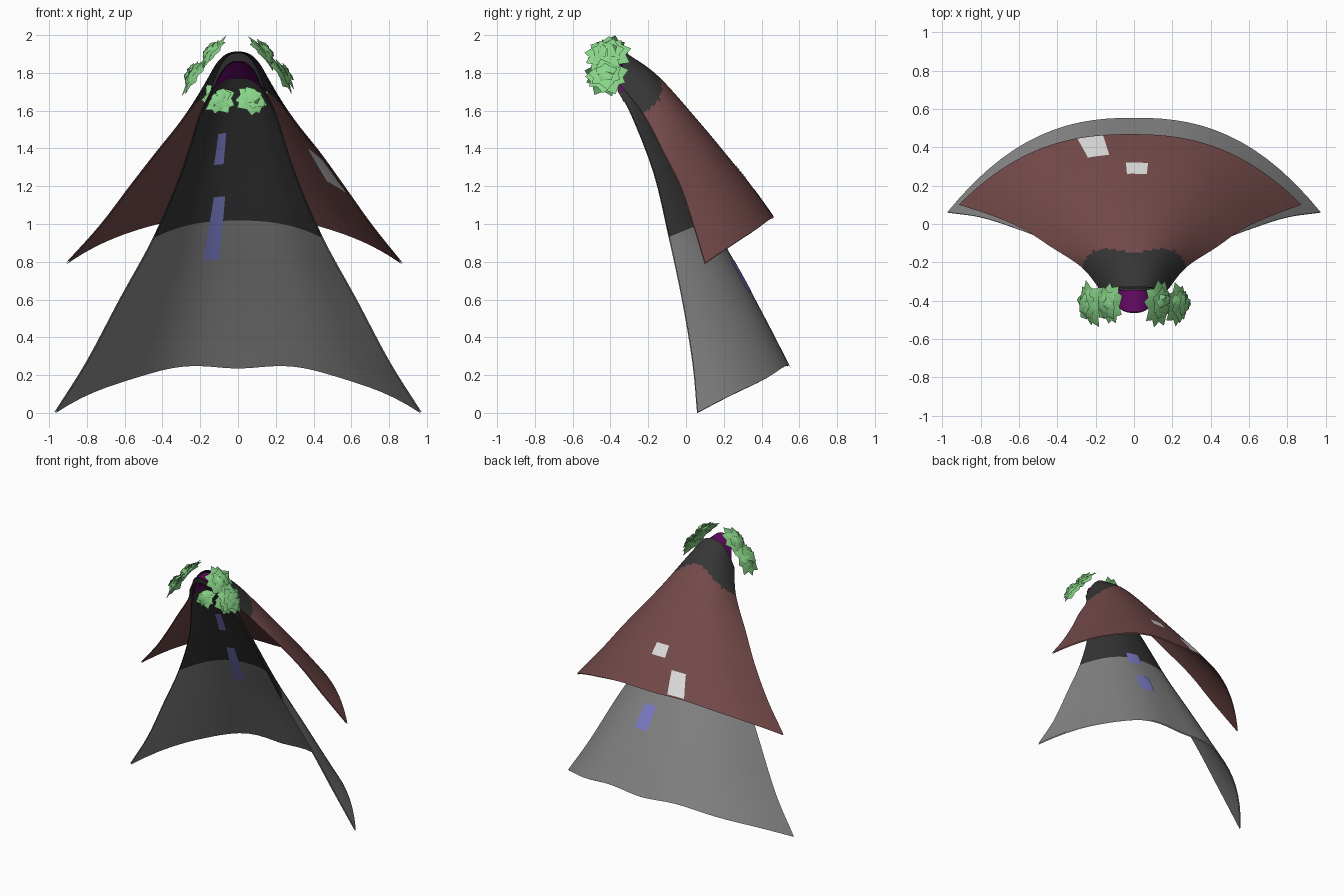
import bpy, bmesh, math, random
from mathutils import Vector, Matrix

if "Cube" in bpy.data.objects:
    bpy.data.objects.remove(bpy.data.objects["Cube"])

random.seed(4)


def material(name, rgb):
    m = bpy.data.materials.new(name)
    m.diffuse_color = (*rgb, 1)
    m.use_nodes = True
    m.node_tree.nodes["Principled BSDF"].inputs["Base Color"].default_value = m.diffuse_color
    return m


BLACK = material("charcoal", (.036, .036, .036))
GREY = material("grey", (.24, .24, .24))
RED = material("dull_red", (.175, .068, .068))
PURPLE = material("purple", (.13, .003, .13))
BLUE = material("soft_blue", (.22, .22, .62))
WHITE = material("off_white", (.72, .72, .72))
GREEN = material("leaf_green", (.25, .66, .25))

# Each row of cloth: side edge (x, y, z), back middle (y, z), sideways shift, ripple
INNER = [(.14, -.36, 1.70, -.34, 1.87, 0, 0), (.20, -.29, 1.58, -.22, 1.68, 0, 0),
         (.30, -.17, 1.27, -.04, 1.35, 0, 0), (.445, -.09, .93, .13, 1.02, 0, 0),
         (.625, -.02, .60, .31, .70, 0, .002), (.80, .035, .27, .44, .46, 0, .007),
         (.97, .06, 0, .55, .25, 0, .014)]
OUTER = [(.17, -.345, 1.73, -.33, 1.91, 0, 0), (.27, -.225, 1.58, -.15, 1.78, 0, 0),
         (.43, -.12, 1.38, .065, 1.54, 0, 0), (.565, -.03, 1.20, .215, 1.36, -.005, 0),
         (.72, .04, .99, .345, 1.20, -.01, .002), (.89, .10, .79, .465, 1.035, -.02, .005)]
# Neck band strips: outside, front rim, lining
BAND_OUT = [(.16, -.33, 1.64, -.345, 1.90, 0, 0), (.135, -.36, 1.73, -.46, 1.905, 0, 0)]
BAND_RIM = [BAND_OUT[1], (.125, -.36, 1.72, -.45, 1.862, 0, 0)]
BAND_IN = [BAND_RIM[1], (.135, -.30, 1.71, -.29, 1.775, 0, 0)]


def cloth_point(rows, u, t):
    """Point on an arched sheet: u runs across from -1 to 1, t runs down the rows."""
    i = max(0, min(int(t), len(rows) - 2))
    f = t - i
    p1, p2 = rows[i], rows[i + 1]
    p0 = rows[i - 1] if i else [2 * a - b for a, b in zip(p1, p2)]
    p3 = rows[i + 2] if i + 2 < len(rows) else [2 * b - a for a, b in zip(p1, p2)]
    ex, ey, ez, cy, cz, sx, rip = [
        .5 * (2 * b + (c - a) * f + (2 * a - 5 * b + 4 * c - d) * f * f
              + (3 * b - a - 3 * c + d) * f ** 3)
        for a, b, c, d in zip(p0, p1, p2, p3)]
    k = abs(u) ** 2.45
    wave = -rip * math.cos(2 * math.pi * u / .65) * (1 - abs(u))
    return Vector((ex * u + sx, cy + (ey - cy) * k,
                   cz + (ez - cz) * abs(u) ** 2.5 + wave))


def cloth_normal(rows, u, t):
    e = .01
    du = cloth_point(rows, u + e, t) - cloth_point(rows, u - e, t)
    dt = cloth_point(rows, u, t + e) - cloth_point(rows, u, t - e)
    n = du.cross(dt).normalized()
    return n if n.y > 0 else -n


def finish(name, bm, mats, smooth=40):
    me = bpy.data.meshes.new(name)
    bm.normal_update()
    bm.to_mesh(me)
    bm.free()
    for m in mats:
        me.materials.append(m)
    ob = bpy.data.objects.new(name, me)
    bpy.context.collection.objects.link(ob)
    bpy.ops.object.select_all(action='DESELECT')
    ob.select_set(True)
    bpy.context.view_layer.objects.active = ob
    bpy.ops.object.shade_smooth_by_angle(angle=math.radians(smooth))
    return ob


def sheet(name, rows, mats, u=(-1, 1), t=None, nu=28, nt=24, lift=0, split=None, bow=0):
    """Grid on a cloth surface; faces past row 'split' take the second colour."""
    t = t or (0, len(rows) - 1)
    bm = bmesh.new()
    grid = []
    for j in range(nt + 1):
        tt = t[0] + (t[1] - t[0]) * j / nt
        line = []
        for i in range(nu + 1):
            uu = u[0] + (u[1] - u[0]) * i / nu
            p = cloth_point(rows, uu, tt)
            if lift:
                p += cloth_normal(rows, uu, tt) * lift
            line.append(bm.verts.new(p))
        grid.append(line)
    for j in range(nt):
        for i in range(nu):
            f = bm.faces.new((grid[j][i], grid[j + 1][i],
                              grid[j + 1][i + 1], grid[j][i + 1]))
            mid = t[0] + (t[1] - t[0]) * (j + .5) / nt
            um = abs(u[0] + (u[1] - u[0]) * (i + .5) / nu)
            f.material_index = int(split is not None
                                   and mid > split + bow * math.sin(math.pi * um ** 1.8))
    ob = finish(name, bm, mats)
    if not lift:
        # Two open layers, without a rim, keep the hem shading clean
        mod = ob.modifiers.new("lining", 'SOLIDIFY')
        mod.thickness = .008
        mod.offset = 0
        mod.use_rim = False
    return ob


# Cloth layers and neck band
sheet("long_cape", INNER, [BLACK, GREY], split=3)
sheet("short_mantle", OUTER, [BLACK, RED], nu=48, nt=80, split=1, bow=.22)
sheet("neck_band", BAND_OUT, [PURPLE], nt=4)
sheet("neck_rim", BAND_RIM, [BLACK], nt=1)
sheet("neck_lining", BAND_IN, [PURPLE], nt=4)

# Painted patches: surface, colour, u range, t range, side (+ outside, - inside)
patches = [("blue_patch", INNER, BLUE, (-.42, -.25), (1.6, 2.08), -1),
           ("blue_patch", INNER, BLUE, (-.34, -.18), (2.6, 3.62), -1),
           ("blue_patch", INNER, BLUE, (.14, .32), (3.65, 4.22), 1),
           ("blue_patch", INNER, BLUE, (.13, .36), (2.85, 3.2), 1),
           ("white_patch", OUTER, WHITE, (-.31, -.16), (4.1, 4.95), 1),
           ("white_patch", OUTER, WHITE, (-.05, .12), (3.3, 3.75), 1),
           ("white_patch", OUTER, WHITE, (.81, .99), (2.2, 3.2), -1)]
for name, rows, mat, u, t, side in patches:
    sheet(name, rows, [mat], u, t, 6, 8, lift=.008 * side)


def rosette(name, centre, facing, radius):
    """Tuft of broad pointed leaves in three rings."""
    bm = bmesh.new()
    for count, length, rise, base in ((9, 1, .0, .12), (7, .76, .16, .26), (5, .5, .3, .38)):
        for k in range(count):
            a = 2 * math.pi * (k + random.uniform(-.2, .2) + count * .05) / count
            ln = radius * length * random.uniform(.88, 1.1)
            w = radius * .3 * (length + .3)
            h = radius * rise
            pts = [(0, 0, radius * base), (ln * .58, -w, h),
                   (ln * .58, 0, h + radius * .1), (ln * .58, w, h),
                   (ln, 0, h + radius * random.uniform(-.15, .05))]
            rot = Matrix.Rotation(a, 3, 'Z')
            v = [bm.verts.new(rot @ Vector(p)) for p in pts]
            for q in ((0, 1, 2), (0, 2, 3), (2, 1, 4), (3, 2, 4)):
                bm.faces.new([v[n] for n in q])
    m = Vector(facing).to_track_quat('Z', 'Y').to_matrix().to_4x4()
    bm.transform(Matrix.Translation(centre) @ m)
    return finish(name, bm, [GREEN], 50)


# Leaf tufts on the shoulders and inside the neck
for s, side in ((-1, "left"), (1, "right")):
    rosette("upper_leaf_tuft_" + side, (s * .13, -.415, 1.902), (s * .78, -.1, .6), .12)
    rosette("lower_leaf_tuft_" + side, (s * .23, -.42, 1.785), (s * .84, -.1, .5), .12)
    rosette("inner_leaf_tuft_" + side, (s * .092 - .012, -.26, 1.665), (s * .1, -1, .3), .094)
